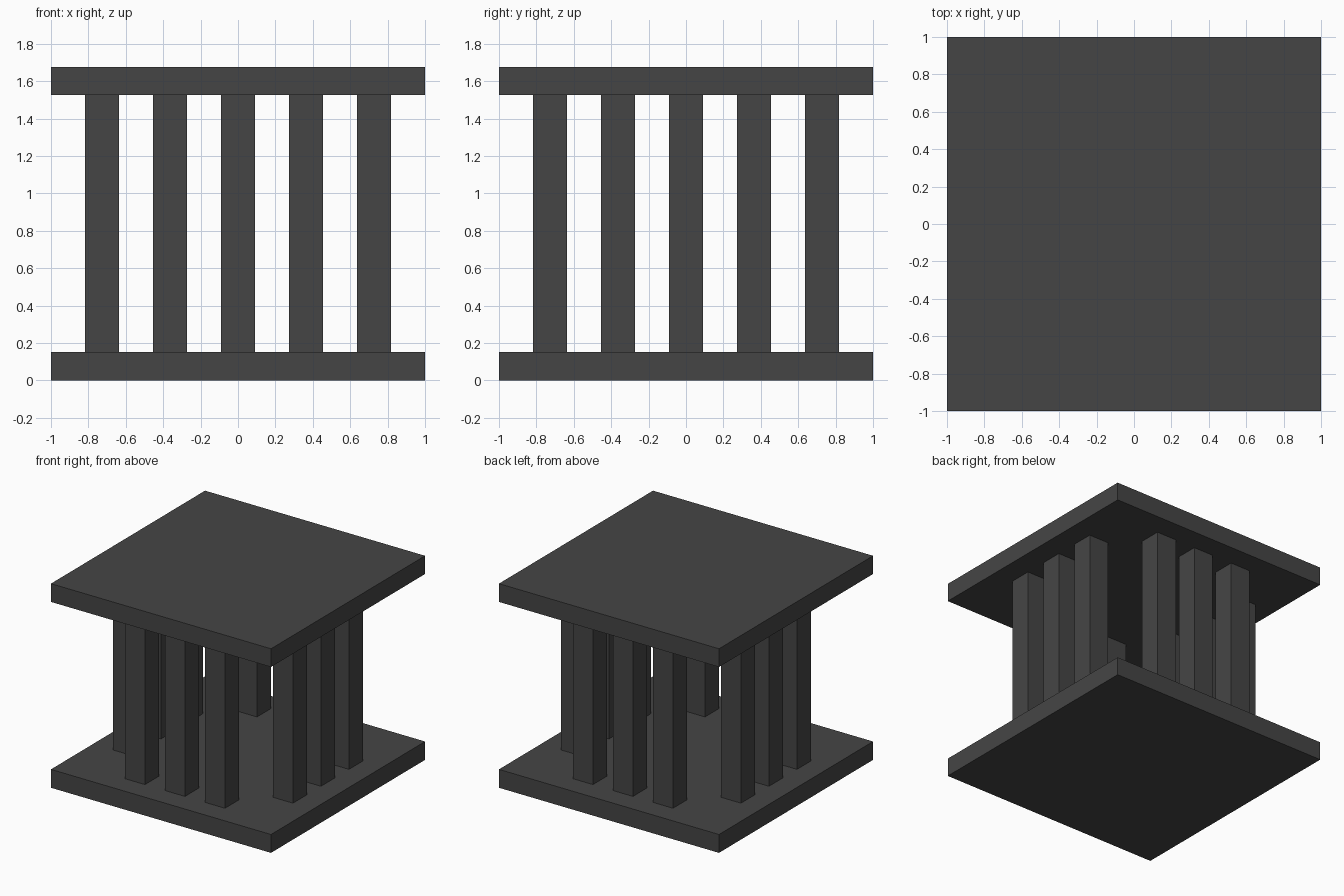
import bpy

if "Cube" in bpy.data.objects:
    bpy.data.objects.remove(bpy.data.objects["Cube"])

BASE_TOP, ROOF_BOTTOM, HEIGHT = 0.151, 1.527, 1.677
STEP = 4 / 11      # pillar spacing
WIDTH = 2 / 11     # pillar thickness

dark = bpy.data.materials.new("dark_grey")
dark.diffuse_color = (0.06, 0.06, 0.06, 1)
dark.use_nodes = True
dark.node_tree.nodes["Principled BSDF"].inputs["Base Color"].default_value = dark.diffuse_color


def box(name, x, y, z0, z1, width):
    bpy.ops.mesh.primitive_cube_add(size=1, location=(x, y, (z0 + z1) / 2))
    ob = bpy.context.object
    ob.name = name
    ob.scale = (width, width, z1 - z0)
    bpy.ops.object.transform_apply(location=False, rotation=False, scale=True)
    ob.data.materials.append(dark)


# Square slabs
box("base_slab", 0, 0, 0, BASE_TOP, 2)
box("top_slab", 0, 0, ROOF_BOTTOM, HEIGHT, 2)

# Three pillars along each side, corners left open
for i in (-1, 0, 1):
    for side, x, y in (("front", i, -2), ("back", i, 2),
                       ("left", -2, i), ("right", 2, i)):
        box(f"{side}_pillar_{i + 2}", x * STEP, y * STEP, BASE_TOP, ROOF_BOTTOM, WIDTH)
